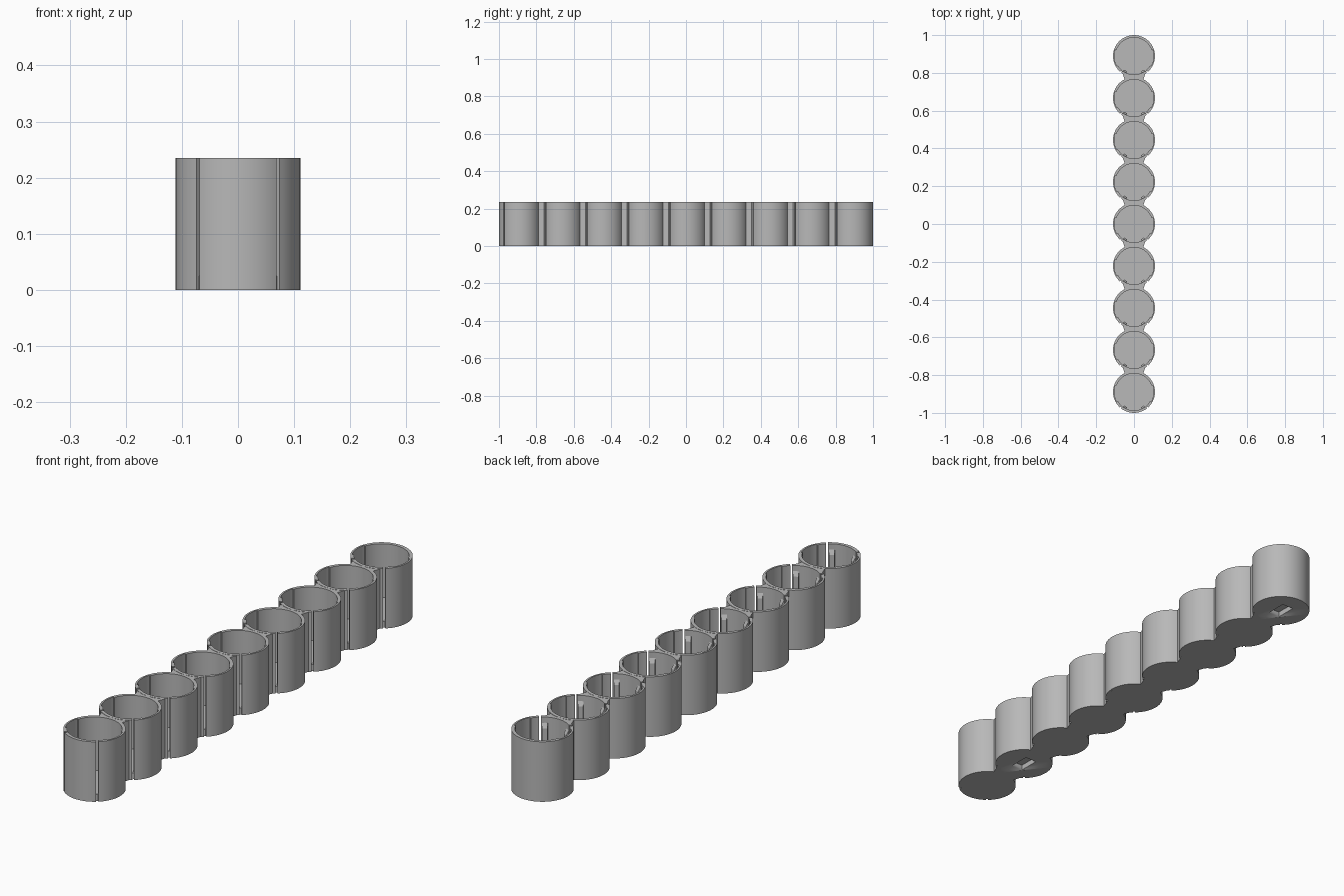
import bpy, bmesh, math
from mathutils import Vector

if "Cube" in bpy.data.objects:
    bpy.data.objects.remove(bpy.data.objects["Cube"], do_unlink=True)

COUNT, PITCH, HEIGHT = 9, 2 / 9, 0.235
R_OUT, R_IN, R_POCKET, FLOOR = 0.111, 0.098, 0.104, 0.025
SLOT = 40          # slot direction, degrees away from the front
GAP = 2            # half slot width in degrees

grey = bpy.data.materials.new("plain_grey")
grey.use_nodes = True
colour = (0.48, 0.48, 0.48, 1)
grey.diffuse_color = colour
grey.node_tree.nodes["Principled BSDF"].inputs["Base Color"].default_value = colour


def arc(radius, start, end, cy=0.0, step=3):
    """Points on a circle; angles in degrees from -y towards +x."""
    n = max(1, round(abs(end - start) / step))
    angles = [math.radians(start + (end - start) * i / n) for i in range(n + 1)]
    return [(radius * math.sin(a), cy - radius * math.cos(a)) for a in angles]


def prism(name, outline, z0, z1, location):
    """Extrude a closed outline upwards."""
    bm = bmesh.new()
    face = bm.faces.new([bm.verts.new((x, y, z0)) for x, y in outline])
    out = bmesh.ops.extrude_face_region(bm, geom=[face])
    top = [v for v in out["geom"] if isinstance(v, bmesh.types.BMVert)]
    bmesh.ops.translate(bm, verts=top, vec=Vector((0, 0, z1 - z0)))
    bmesh.ops.recalc_face_normals(bm, faces=bm.faces)
    mesh = bpy.data.meshes.new(name)
    bm.to_mesh(mesh)
    bm.free()
    mesh.materials.append(grey)
    obj = bpy.data.objects.new(name, mesh)
    obj.location = location
    bpy.context.collection.objects.link(obj)
    bpy.ops.object.select_all(action="DESELECT")
    obj.select_set(True)
    bpy.context.view_layer.objects.active = obj
    bpy.ops.object.shade_smooth_by_angle(angle=math.radians(30))
    return obj


def box(half_x, half_y):
    return [(-half_x, -half_y), (half_x, -half_y), (half_x, half_y), (-half_x, half_y)]


# Wall outlines: a narrow front shell and a long rear shell with side pockets
a, b = SLOT - GAP, SLOT + GAP
front_shell = arc(R_OUT, -a, a) + arc(R_IN, a, -a)
rear_shell = (arc(R_OUT, b, 360 - b) + arc(R_IN, 360 - b, 300)
              + arc(R_POCKET, 300, 250) + arc(R_IN, 250, 110)
              + arc(R_POCKET, 110, 60) + arc(R_IN, 60, b))
floor_disc = arc(R_POCKET, 0, 357)
# Web between neighbouring cups, wide at the rear cup and narrow at the next
web = arc(0.106, -36, 36) + arc(0.106, 153, 207, cy=-PITCH)

for i in range(COUNT):
    at = (0, (i - (COUNT - 1) / 2) * PITCH, 0)
    prism("cup_front_wall", front_shell, 0, HEIGHT, at)
    prism("cup_rear_wall", rear_shell, 0, HEIGHT, at)
    base = prism("cup_floor", floor_disc, 0, FLOOR, at)
    if i > 0:
        prism("cup_web", web, 0, HEIGHT - 0.001, at)

    # Retaining clips inside the front wall, with sloping tops
    for side in (-1, 1):
        clip = arc(R_IN + 0.004, side * 24, side * 36) + arc(0.089, side * 36, side * 24)
        obj = prism("cup_clip", clip, FLOOR, HEIGHT - 0.015, at)
        for v in obj.data.vertices:
            if v.co.z > HEIGHT / 2 and v.co.xy.length < R_IN:
                v.co.z -= 0.025

    # Rectangular recess under the second and last cups
    if i in (1, COUNT - 1):
        cutter = prism("recess_cutter", box(0.025, 0.042), -0.02, FLOOR - 0.004, at)
        cutter.hide_render = True
        cutter.hide_set(True)
        cutter.display_type = "WIRE"
        cut = base.modifiers.new("recess", "BOOLEAN")
        cut.operation = "DIFFERENCE"
        cut.solver = "EXACT"
        cut.object = cutter
